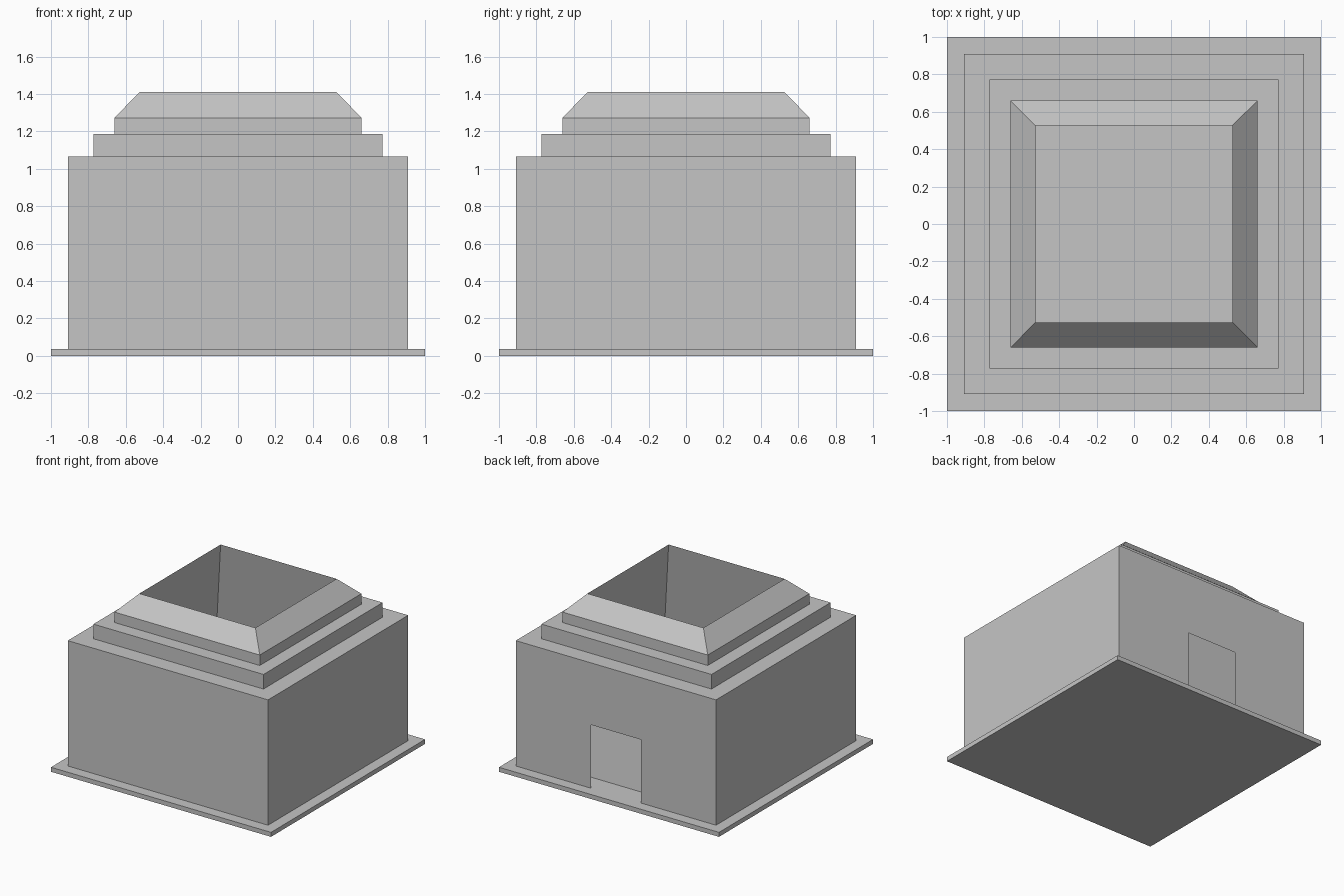
import bpy
import bmesh

cube = bpy.data.objects.get("Cube")
if cube:
    bpy.data.objects.remove(cube, do_unlink=True)

stone = bpy.data.materials.new("plain_grey")
stone.use_nodes = True
GREY = (0.56, 0.56, 0.56, 1)
stone.diffuse_color = GREY
stone.node_tree.nodes["Principled BSDF"].inputs["Base Color"].default_value = GREY


def square_loft(bm, profile, cap=False):
    """Join square rings given as (half width, height)."""
    rings = [[bm.verts.new((sx * r, sy * r, z))
              for sx, sy in ((-1, -1), (1, -1), (1, 1), (-1, 1))]
             for r, z in profile]
    for low, high in zip(rings, rings[1:]):
        for i in range(4):
            j = (i + 1) % 4
            bm.faces.new((low[i], low[j], high[j], high[i]))
    if cap:
        bm.faces.new(rings[0][::-1])
        bm.faces.new(rings[-1])


def finish(bm, name):
    mesh = bpy.data.meshes.new(name)
    bm.normal_update()
    bm.to_mesh(mesh)
    bm.free()
    mesh.materials.append(stone)
    obj = bpy.data.objects.new(name, mesh)
    bpy.context.collection.objects.link(obj)
    return obj


FLOOR, RIM, TOP = 0.037, 0.527, 1.41
WALL, EAVES = 0.91, 1.067
DOOR_HALF, DOOR_TOP = 0.228, 0.558

# Base slab
bm = bmesh.new()
square_loft(bm, [(1, 0), (1, FLOOR)], cap=True)
finish(bm, "base_slab")

# Outer walls, with a doorway cut through the back
bm = bmesh.new()
square_loft(bm, [(WALL, FLOOR), (WALL, EAVES)])


def back_faces():
    bm.normal_update()
    return [f for f in bm.faces if f.normal.y > 0.9]


for point, normal in (((DOOR_HALF, 0, 0), (1, 0, 0)),
                      ((-DOOR_HALF, 0, 0), (1, 0, 0)),
                      ((0, 0, DOOR_TOP), (0, 0, 1))):
    faces = back_faces()
    if normal[2]:
        faces = [f for f in faces if abs(f.calc_center_median().x) < DOOR_HALF]
    geom = set(faces)
    for f in faces:
        geom.update(f.edges, f.verts)
    bmesh.ops.bisect_plane(bm, geom=list(geom), plane_co=point, plane_no=normal)
doorway = [f for f in back_faces()
           if abs(f.calc_center_median().x) < DOOR_HALF
           and f.calc_center_median().z < DOOR_TOP]
bmesh.ops.delete(bm, geom=doorway, context='FACES')
finish(bm, "outer_walls")

# Stepped roof with a sloping top
bm = bmesh.new()
square_loft(bm, [(WALL, EAVES), (0.773, EAVES), (0.773, 1.187),
                 (0.66, 1.187), (0.66, 1.273), (RIM, TOP)])
finish(bm, "stepped_roof")

# Inner shaft, widening from the roof opening to the floor
bm = bmesh.new()
square_loft(bm, [(RIM, TOP), (0.75, FLOOR)])
finish(bm, "inner_shaft")
